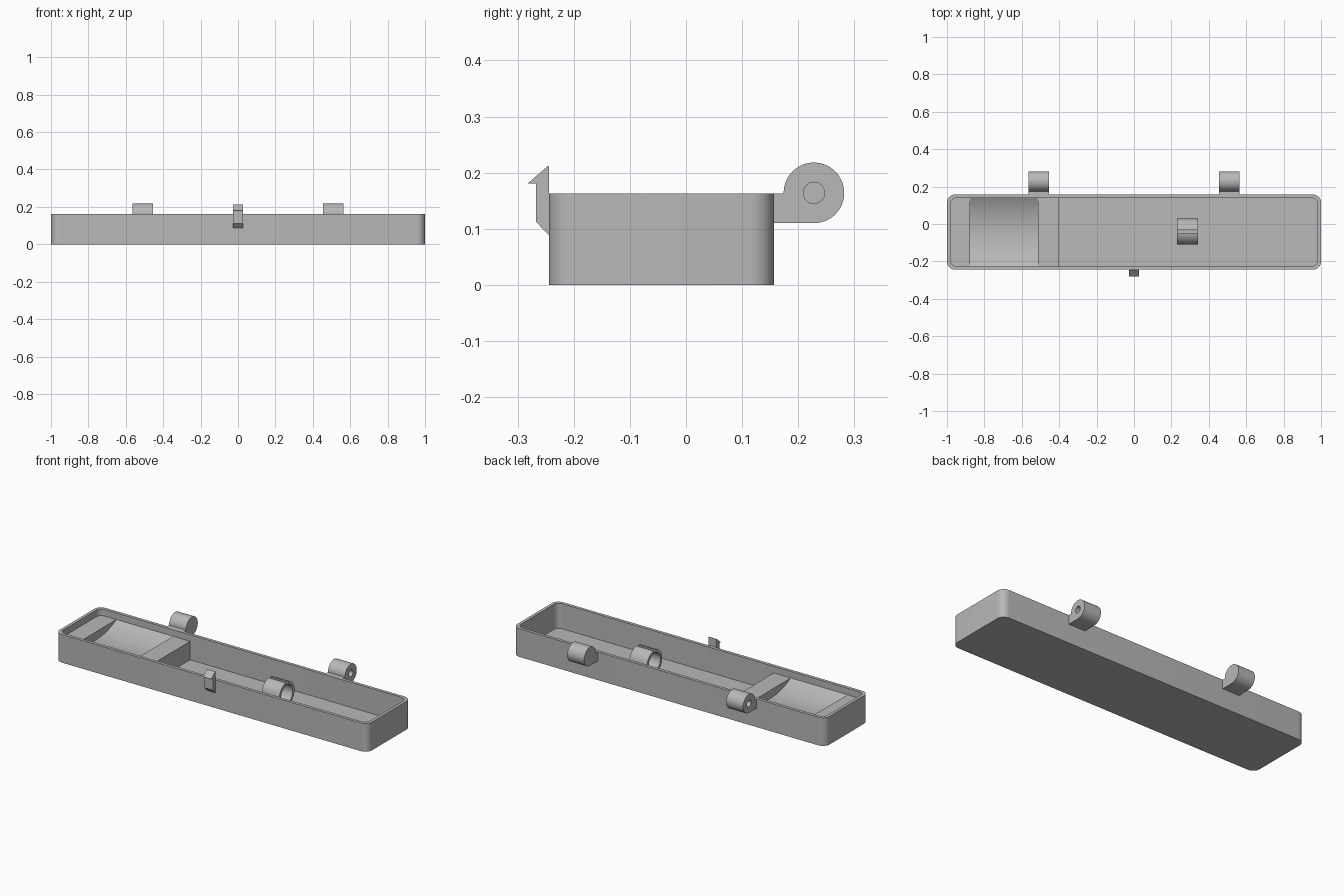
import bpy, bmesh
from math import pi, sin, cos, asin, radians

cube = bpy.data.objects.get("Cube")
if cube:
    bpy.data.objects.remove(cube, do_unlink=True)

grey = bpy.data.materials.new("plain grey")
grey.use_nodes = True
grey.diffuse_color = (0.48, 0.48, 0.48, 1)
grey.node_tree.nodes["Principled BSDF"].inputs["Base Color"].default_value = (0.48, 0.48, 0.48, 1)

# Main dimensions
FRONT, BACK, RIM = -0.244, 0.157, 0.163
WALL, FLOOR, CORNER = 0.018, 0.018, 0.043
IN_FRONT, IN_BACK = FRONT + WALL, BACK - WALL


def finish(bm, name):
    bmesh.ops.recalc_face_normals(bm, faces=bm.faces)
    mesh = bpy.data.meshes.new(name)
    bm.to_mesh(mesh)
    bm.free()
    mesh.materials.append(grey)
    obj = bpy.data.objects.new(name, mesh)
    bpy.context.collection.objects.link(obj)
    bpy.ops.object.select_all(action="DESELECT")
    obj.select_set(True)
    bpy.context.view_layer.objects.active = obj
    bpy.ops.object.shade_smooth_by_angle(angle=radians(30))
    return obj


def arc(cy, cz, r, start, end, n):
    """Points on an arc, angles in radians."""
    return [(cy + r * cos(start + (end - start) * i / n),
             cz + r * sin(start + (end - start) * i / n)) for i in range(n + 1)]


def prism(name, profile, x0, x1):
    """Extrude a (y, z) profile along x."""
    bm = bmesh.new()
    face = bm.faces.new([bm.verts.new((x0, y, z)) for y, z in profile])
    out = bmesh.ops.extrude_face_region(bm, geom=[face], use_keep_orig=True)
    verts = [v for v in out["geom"] if isinstance(v, bmesh.types.BMVert)]
    bmesh.ops.translate(bm, verts=verts, vec=(x1 - x0, 0, 0))
    return finish(bm, name)


def rounded_ring(bm, inset, z):
    """Rounded rectangle of vertices at height z."""
    r = CORNER - inset * 0.5
    x, y0, y1 = 1 - inset - r, FRONT + inset + r, BACK - inset - r
    centres = [(x, y1), (-x, y1), (-x, y0), (x, y0)]
    pts = [p for k, (cx, cy) in enumerate(centres)
           for p in arc(cx, cy, r, k * pi / 2, (k + 1) * pi / 2, 10)]
    return [bm.verts.new((px, py, z)) for px, py in pts]


# Open tray with rounded corners
bm = bmesh.new()
rings = [rounded_ring(bm, 0, 0), rounded_ring(bm, 0, RIM),
         rounded_ring(bm, WALL, RIM), rounded_ring(bm, WALL, FLOOR)]
for a, b in zip(rings, rings[1:]):
    for i in range(len(a)):
        j = (i + 1) % len(a)
        bm.faces.new((a[i], a[j], b[j], b[i]))
bm.faces.new(rings[0])
bm.faces.new(rings[-1])
finish(bm, "tray")

# Raised rest: two flat blocks with a shallow curved trough between them
TOP, SAG = 0.125, 0.047
base = [(IN_BACK, 0.01), (IN_FRONT, 0.01)]
flat = base + [(IN_FRONT, TOP), (IN_BACK, TOP)]
half = (IN_BACK - IN_FRONT) / 2
radius = (half ** 2 + SAG ** 2) / (2 * SAG)
sweep = asin(half / radius)
trough = base + arc((IN_FRONT + IN_BACK) / 2, TOP - SAG + radius, radius,
                    -pi / 2 - sweep, -pi / 2 + sweep, 24)
prism("end_ledge", flat, -0.985, -0.876)
prism("trough", trough, -0.876, -0.513)
prism("divider_block", flat, -0.513, -0.404)

# Split ring clip standing on the floor, slit at the top
RY, RZ, R_OUT, R_IN, SLIT = -0.041, 0.087, 0.07, 0.053, 0.008
a, b = asin(SLIT / R_OUT), asin(SLIT / R_IN)
ring = (arc(RY, RZ, R_OUT, pi / 2 + a, 2.5 * pi - a, 56)
        + arc(RY, RZ, R_IN, 2.5 * pi - b, pi / 2 + b, 56))
prism("split_ring", ring, 0.23, 0.342)

# Hinge knuckles with blind holes on their outer ends
HY, HZ, HR, PIN = 0.228, 0.164, 0.054, 0.019
knuckle = ([(BACK - 0.01, HZ - HR)] + arc(HY, HZ, HR, -pi / 2, pi, 40)
           + [(HY - HR, RIM), (BACK - 0.01, RIM)])
for side, label in ((1, "left"), (-1, "right")):
    hinge = prism(label + "_hinge", knuckle, side * 0.455, side * 0.563)
    cutter = prism(label + "_pin_hole_cutter", arc(HY, HZ, PIN, 0, 2 * pi * 23 / 24, 23),
                   side * 0.49, side * 0.6)
    cut = hinge.modifiers.new("pin_hole", "BOOLEAN")
    cut.operation = "DIFFERENCE"
    cut.solver = "EXACT"
    cut.object = cutter
    bpy.context.view_layer.objects.active = hinge
    bpy.ops.object.modifier_apply(modifier=cut.name)
    bpy.data.objects.remove(cutter, do_unlink=True)

# Hooked latch on the front
latch = [(FRONT + 0.003, 0.085), (-0.267, 0.112), (-0.267, 0.181),
         (-0.282, 0.181), (-0.246, 0.212), (FRONT, 0.212), (FRONT, RIM), (FRONT + 0.003, RIM)]
prism("front_latch", latch, -0.026, 0.026)
